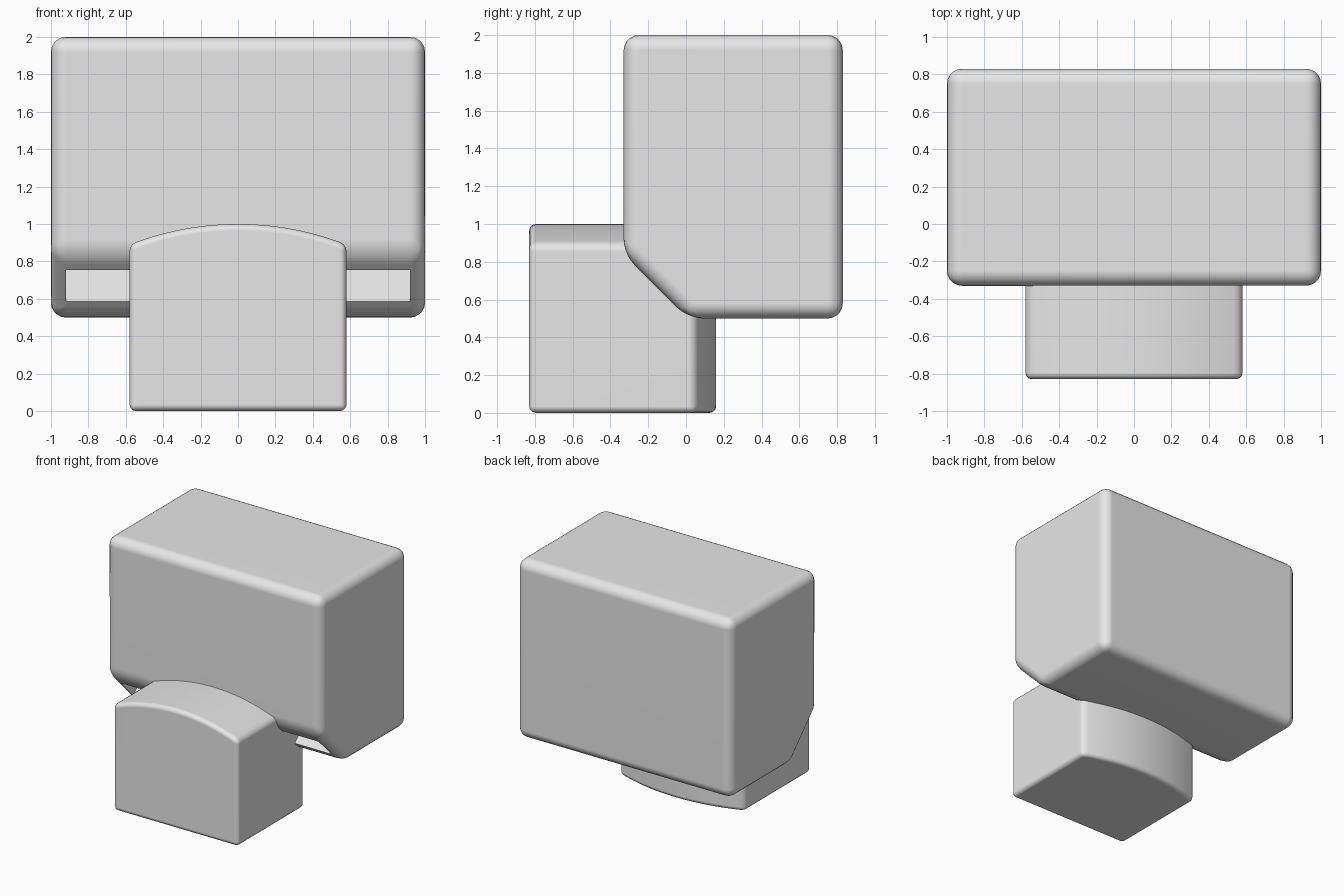
import bpy, bmesh, math
from mathutils import Matrix, Vector

if "Cube" in bpy.data.objects:
    bpy.data.objects.remove(bpy.data.objects["Cube"])

grey = bpy.data.materials.new("light grey")
grey.use_nodes = True
GREY = (0.8, 0.8, 0.8, 1)
grey.diffuse_color = GREY
grey.node_tree.nodes["Principled BSDF"].inputs["Base Color"].default_value = GREY


def make_object(name, bm):
    bmesh.ops.recalc_face_normals(bm, faces=bm.faces)
    mesh = bpy.data.meshes.new(name)
    bm.to_mesh(mesh)
    bm.free()
    mesh.materials.append(grey)
    obj = bpy.data.objects.new(name, mesh)
    bpy.context.collection.objects.link(obj)
    return obj


def activate(obj):
    bpy.ops.object.select_all(action='DESELECT')
    obj.select_set(True)
    bpy.context.view_layer.objects.active = obj


def round_edges(obj, width, segments):
    bevel = obj.modifiers.new("rounding", 'BEVEL')
    bevel.width = width
    bevel.segments = segments
    bevel.limit_method = 'ANGLE'
    bevel.angle_limit = math.radians(30)
    activate(obj)
    bpy.ops.object.modifier_apply(modifier=bevel.name)


def finish(obj):
    activate(obj)
    bpy.ops.object.shade_smooth_by_angle(angle=math.radians(35))
    weighted = obj.modifiers.new("clean shading", 'WEIGHTED_NORMAL')
    weighted.keep_sharp = True


# Head: side profile with a sloped front underside, extruded across x
bm = bmesh.new()
profile = [(-0.33, 2), (-0.33, 0.84), (0.01, 0.5), (0.83, 0.5), (0.83, 2)]
face = bm.faces.new([bm.verts.new((-1, y, z)) for y, z in profile])
side = bmesh.ops.extrude_face_region(bm, geom=[face])
bmesh.ops.translate(bm, vec=(2, 0, 0),
                    verts=[v for v in side["geom"] if isinstance(v, bmesh.types.BMVert)])
head = make_object("head", bm)
round_edges(head, 0.08, 5)

# Slot cut square into the sloped underside
bm = bmesh.new()
bmesh.ops.create_cube(bm, size=1)
place = (Matrix.Translation(Vector((0, -0.16, 0.67)))
         @ Matrix.Rotation(math.radians(45), 4, 'X')
         @ Matrix.Diagonal((1.84, 0.6, 0.24, 1)))
bmesh.ops.transform(bm, matrix=place @ Matrix.Identity(4), verts=bm.verts)
cutter = make_object("slot_cutter", bm)
cutter.hide_render = True
cut = head.modifiers.new("slot", 'BOOLEAN')
cut.object = cutter
cut.solver = 'EXACT'
activate(head)
bpy.ops.object.modifier_apply(modifier=cut.name)
bpy.data.objects.remove(cutter)
finish(head)

# Body: block with an arched top and a back that bulges by the same arc
HALF, RISE, STEPS = 0.58, 0.11, 24
radius = (HALF ** 2 + RISE ** 2) / (2 * RISE)
bm = bmesh.new()
rings = []
for i in range(STEPS + 1):
    x = HALF * (2 * i / STEPS - 1)
    drop = radius - math.sqrt(radius ** 2 - x ** 2)
    top, back = 1 - drop, 0.16 - drop
    section = [(-0.83, 0), (-0.83, top), (back, top), (back, 0)]
    rings.append([bm.verts.new((x, y, z)) for y, z in section])
for a, b in zip(rings, rings[1:]):
    for k in range(4):
        n = (k + 1) % 4
        bm.faces.new((a[k], a[n], b[n], b[k]))
bm.faces.new(rings[0])
bm.faces.new(rings[-1])
# Merge the flat front and base strips into single faces
bmesh.ops.recalc_face_normals(bm, faces=bm.faces)
bmesh.ops.dissolve_limit(bm, angle_limit=math.radians(0.2), verts=[], edges=bm.edges)
body = make_object("body", bm)
round_edges(body, 0.035, 3)
finish(body)
